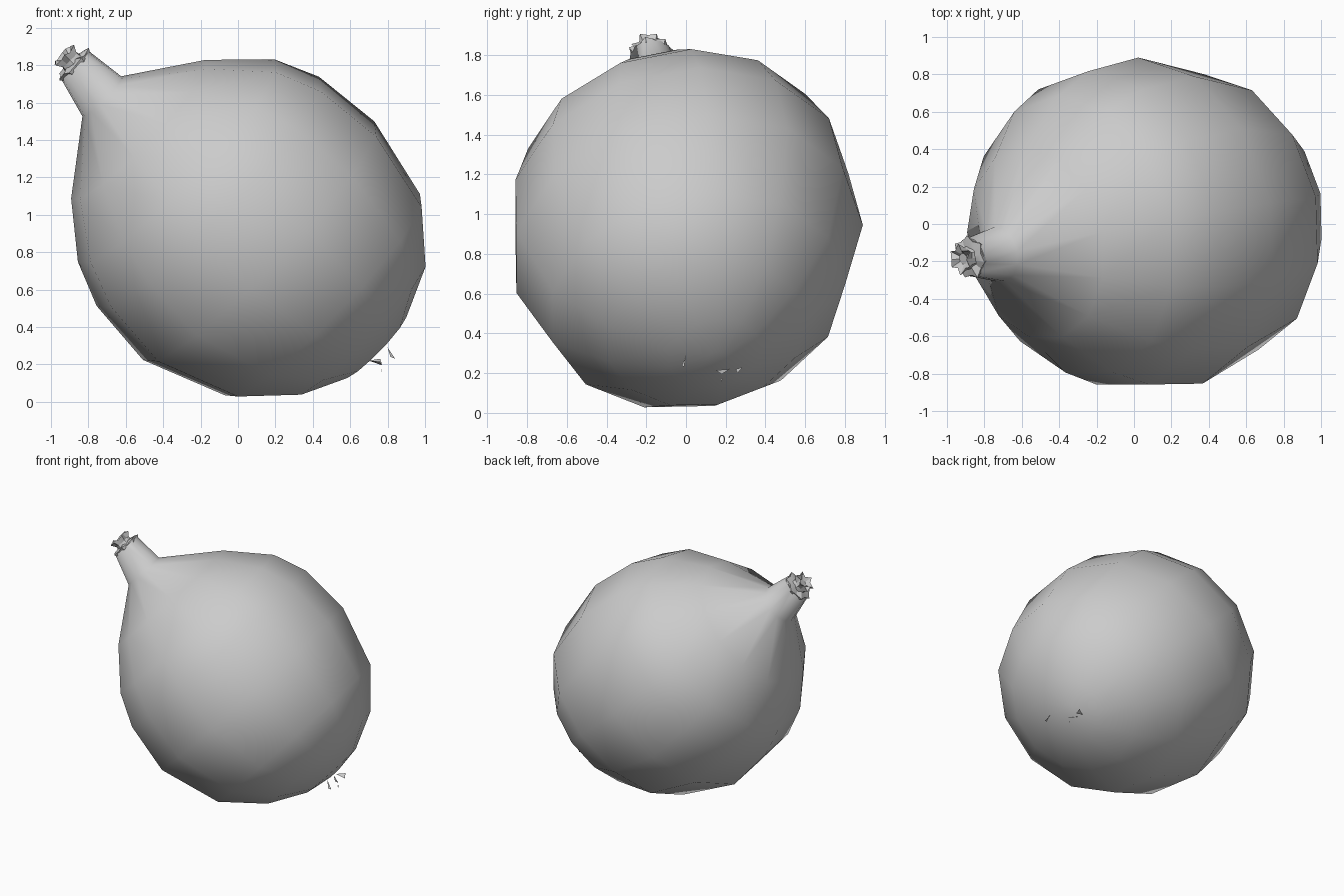
import bpy, bmesh, math
from mathutils import Vector

if "Cube" in bpy.data.objects:
    bpy.data.objects.remove(bpy.data.objects["Cube"])

# Tilted bulb axis: u and v span the rings, a runs from roots to stem tip
C = Vector((0.05, 0, 0.92))
a = Vector((-0.709, -0.153, 0.688)).normalized()
u = (Vector((0, 1, 0)) - a * a.y).normalized()
v = a.cross(u)
if v.x < 0:
    v = -v


def place(r, ang, t, off=(0, 0)):
    return C + a * t + u * (r * math.cos(ang) + off[0]) + v * (r * math.sin(ang) + off[1])


def finish(name, bm, angle):
    bmesh.ops.recalc_face_normals(bm, faces=bm.faces)
    me = bpy.data.meshes.new(name)
    bm.to_mesh(me)
    bm.free()
    ob = bpy.data.objects.new(name, me)
    bpy.context.collection.objects.link(ob)
    bpy.ops.object.select_all(action='DESELECT')
    ob.select_set(True)
    bpy.context.view_layer.objects.active = ob
    bpy.ops.object.shade_smooth_by_angle(angle=math.radians(angle))
    return ob


def lathe(name, profile, n, angle, bottom=True):
    """profile rows: radius, height, star depth, sideways offset."""
    bm = bmesh.new()
    rings = []
    for r, t, star, off in profile:
        rings.append([bm.verts.new(place(r * (1 - star * (i % 2)),
                      2 * math.pi * i / n, t + star * 0.03 * math.sin(i * 2.3), off))
                      for i in range(n)])
    for p, q in zip(rings, rings[1:]):
        for i in range(n):
            j = (i + 1) % n
            bm.faces.new((p[i], p[j], q[j], q[i]))
    ends = [(rings[-1], profile[-1])]
    if bottom:
        ends.append((rings[0], profile[0]))
    for ring, (r, t, star, off) in ends:
        c = bm.verts.new(place(0, 0, t, off))
        for i in range(n):
            bm.faces.new((ring[i], ring[(i + 1) % n], c))
    return finish(name, bm, angle)


# Bulb with neck; the lower rings lean slightly off axis
Z = (0, 0)
lathe("bulb", [(0.05, -0.965, 0, (0.01, 0.02)), (0.24, -0.935, 0, (0, 0.03)),
               (0.51, -0.80, 0, (-0.02, 0.045)), (0.755, -0.545, 0, (-0.03, 0.03)),
               (0.895, -0.10, 0, (-0.01, 0)), (0.86, 0.28, 0, (0.01, 0)),
               (0.76, 0.52, 0, (0.015, 0)), (0.52, 0.79, 0, (0.015, -0.02)),
               (0.15, 1.065, 0, (0, -0.03)), (0.105, 1.29, 0, (0.02, -0.01))], 13, 80)

# Dry jagged stem tip: stacked flared layers
S = (0.02, -0.01)
lathe("stem_collar", [(0.095, 1.26, 0, S), (0.12, 1.30, 0.2, S), (0.06, 1.31, 0.2, S)],
      14, 20, False)
lathe("stem_tip", [(0.065, 1.28, 0, S), (0.06, 1.33, 0.1, S), (0.085, 1.37, 0.35, S),
                   (0.03, 1.345, 0, S)], 12, 20, False)

# Root wisps: thin slivers at the base
bm = bmesh.new()
wisps = [((0.80, 0.00, 0.29), (0.815, -0.02, 0.24), (0.84, -0.01, 0.23)),
         ((0.70, 0.22, 0.22), (0.76, 0.15, 0.215), (0.77, 0.18, 0.195)),
         ((0.70, 0.25, 0.22), (0.76, 0.285, 0.23), (0.77, 0.26, 0.20)),
         ((0.765, 0.175, 0.17), (0.77, 0.18, 0.155), (0.765, 0.185, 0.175))]
for tri in wisps:
    bm.faces.new([bm.verts.new(p) for p in tri])
finish("root_wisps", bm, 20)
